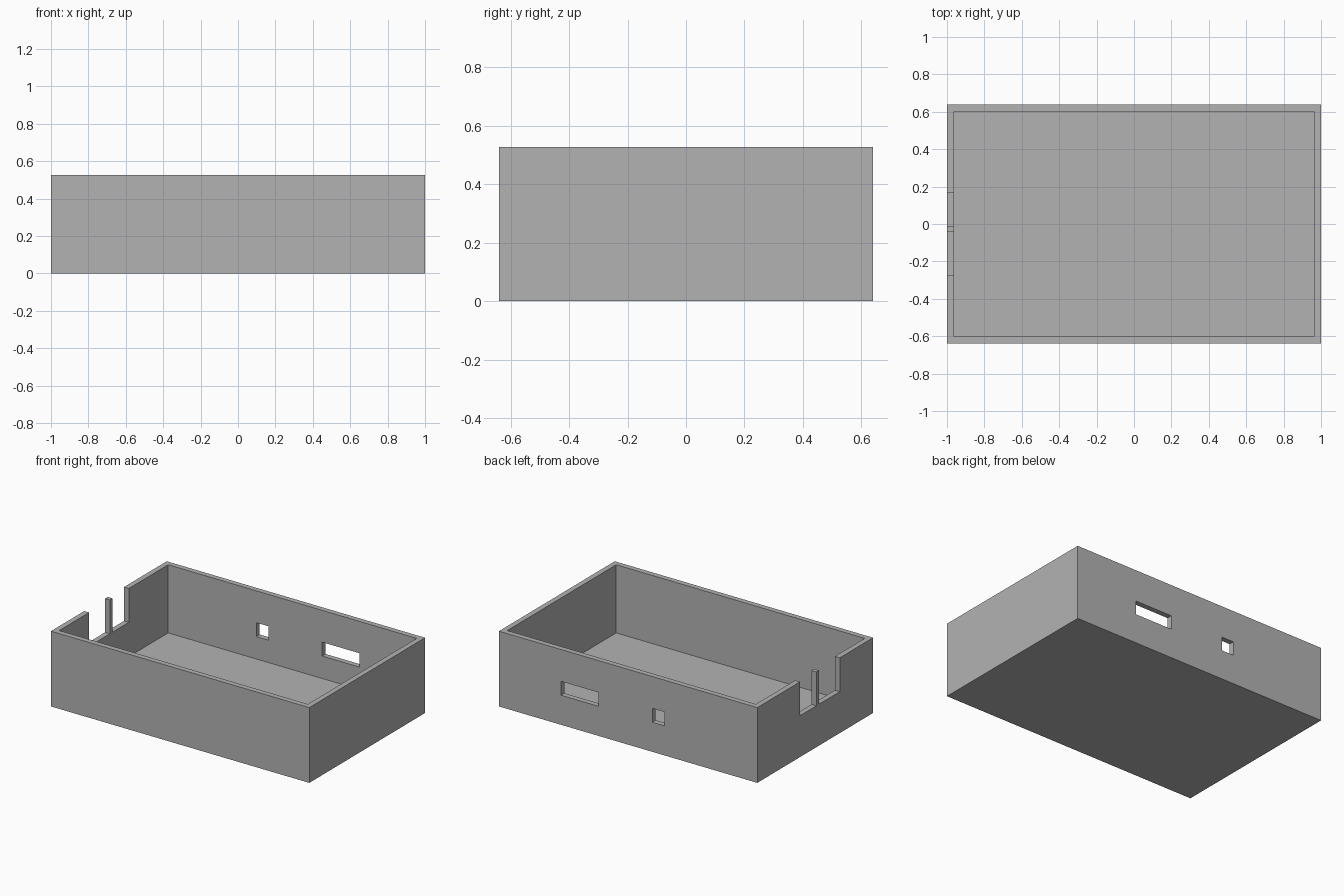
import bpy

default = bpy.data.objects.get("Cube")
if default:
    bpy.data.objects.remove(default, do_unlink=True)

X, Y, H = 1.0, 0.64, 0.527    # half length, half width, height
WALL, FLOOR = 0.0375, 0.05

grey = bpy.data.materials.new("plain_grey")
grey.use_nodes = True
grey.diffuse_color = (0.45, 0.45, 0.45, 1)
grey.node_tree.nodes["Principled BSDF"].inputs["Base Color"].default_value = grey.diffuse_color


def block(name, x, y, z):
    """Box spanning the given (low, high) range on each axis."""
    spans = (x, y, z)
    bpy.ops.mesh.primitive_cube_add(size=1, location=[(a + b) / 2 for a, b in spans])
    obj = bpy.context.object
    obj.name = name
    obj.scale = [b - a for a, b in spans]
    bpy.ops.object.transform_apply(location=True, rotation=False, scale=True)
    obj.data.materials.append(grey)
    return obj


def cut(target, name, x, y, z):
    """Subtract a box from the target and discard the cutter."""
    cutter = block(name, x, y, z)
    cutter.hide_render = True
    mod = target.modifiers.new(name, 'BOOLEAN')
    mod.operation = 'DIFFERENCE'
    mod.solver = 'EXACT'
    mod.object = cutter
    bpy.context.view_layer.objects.active = target
    bpy.ops.object.modifier_apply(modifier=mod.name)
    bpy.data.objects.remove(cutter, do_unlink=True)


# Open tray
case = block("enclosure_base", (-X, X), (-Y, Y), (0, H))
cut(case, "cavity", (-X + WALL, X - WALL), (-Y + WALL, Y - WALL), (FLOOR, H + 0.1))

# Port windows through the back wall
for name, span in (("wide_port", (0.23, 0.52)), ("square_port", (-0.28, -0.187))):
    cut(case, name, span, (Y - 2 * WALL, Y + 0.1), (0.207, 0.304))

# Two open notches in the right wall, leaving a thin post between them
for name, span in (("front_notch", (-0.272, -0.043)), ("back_notch", (-0.013, 0.167))):
    cut(case, name, (-X - 0.1, -X + 2 * WALL), span, (0.29, H + 0.1))
